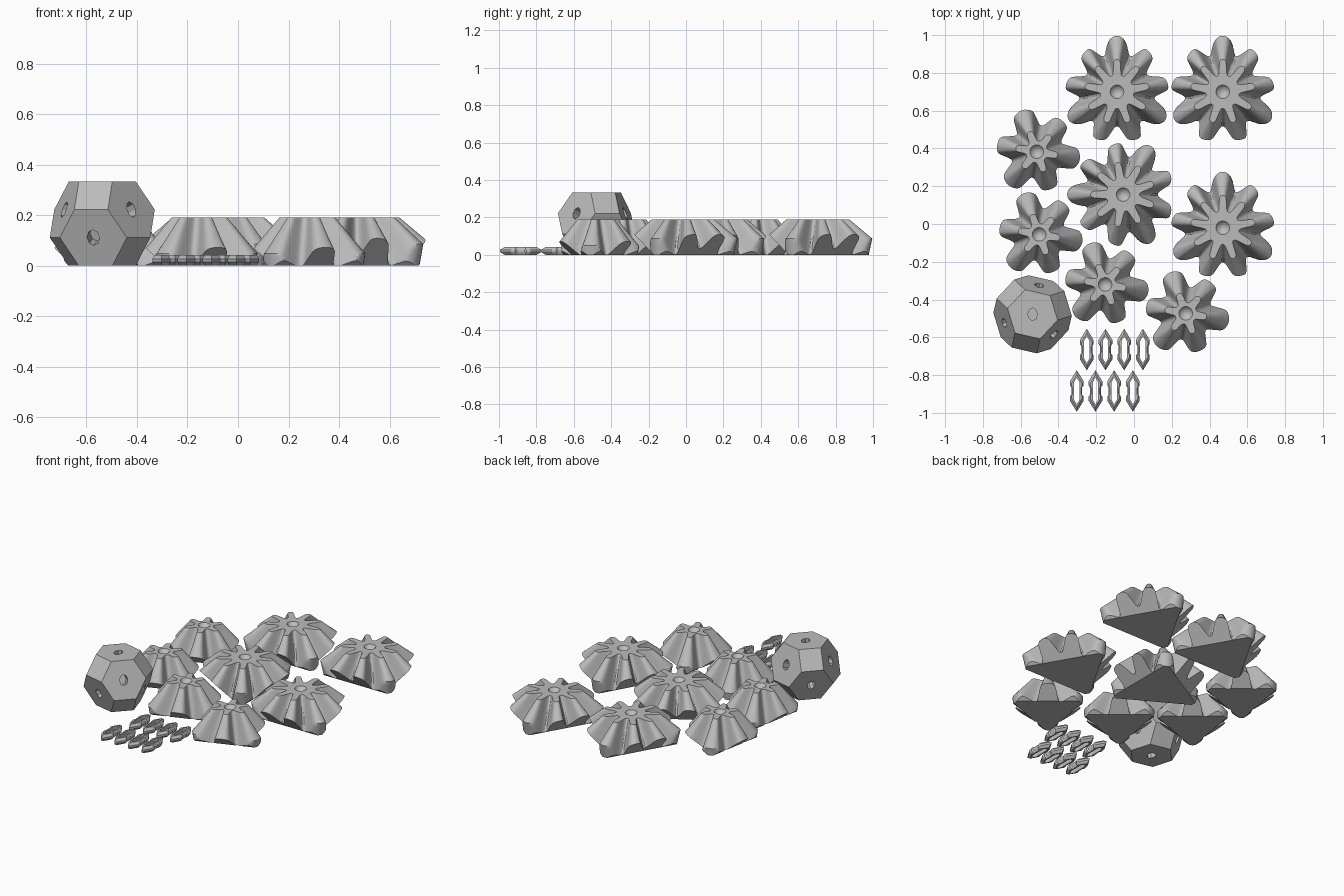
import bpy, bmesh
from math import sin, cos, pi, radians, atan2
from itertools import product
from mathutils import Vector, Matrix

if "Cube" in bpy.data.objects:
    bpy.data.objects.remove(bpy.data.objects["Cube"])

grey = bpy.data.materials.new("plain_grey")
grey.use_nodes = True
grey.diffuse_color = (0.5, 0.5, 0.5, 1)
grey.node_tree.nodes["Principled BSDF"].inputs["Base Color"].default_value = (0.5, 0.5, 0.5, 1)


def add_object(name, bm, location):
    bmesh.ops.recalc_face_normals(bm, faces=bm.faces)
    mesh = bpy.data.meshes.new(name)
    bm.to_mesh(mesh)
    bm.free()
    mesh.materials.append(grey)
    ob = bpy.data.objects.new(name, mesh)
    ob.location = location
    bpy.context.collection.objects.link(ob)
    return ob


def activate(ob):
    bpy.ops.object.select_all(action="DESELECT")
    ob.select_set(True)
    bpy.context.view_layer.objects.active = ob


def combine(ob, tool, operation):
    """Apply a boolean with a helper object, then remove the helper."""
    tool.hide_render = True
    boolean = ob.modifiers.new("trim", "BOOLEAN")
    boolean.operation = operation
    boolean.solver = "EXACT"
    boolean.object = tool
    activate(ob)
    bpy.ops.object.modifier_apply(modifier=boolean.name)
    bpy.data.objects.remove(tool)


def bridge(bm, a, b):
    n = len(a)
    for i in range(n):
        bm.faces.new((a[i], a[(i + 1) % n], b[(i + 1) % n], b[i]))


# Half of one tooth: (fraction of the pitch from its centre, fraction of tip radius)
HALF = [(0, 1), (.05, .995), (.1, .975), (.145, .93), (.175, .87), (.205, .78),
        (.24, .69), (.29, .6), (.35, .54), (.42, .515)]
TOOTH = [(-u, f) for u, f in HALF[:0:-1]] + HALF + [(.5, .51)]
TOP = 0.19
BELOW = -0.03


def gear(name, location, teeth, turn, tip, slope, rim, foot, edge, flare):
    """Bevel gear tapering upwards, its wide end trimmed to a triangle."""
    star = [(k, u, f) for k in range(teeth) for u, f in TOOTH]
    rim_z = TOP - (rim - tip) / slope
    bm = bmesh.new()

    def ring(z, radius):
        # Teeth grow broader towards the wide end
        spread = 1.3 * (TOP - z) / TOP
        verts = []
        for k, u, f in star:
            a = (k + u + spread * u * (.5 - abs(u))) * 2 * pi / teeth + turn
            r = radius(u, f)
            verts.append(bm.verts.new((r * cos(a), r * sin(a), z)))
        return verts

    # Toothed side, limited by a rounded outer rim
    steps = 10
    rings = [ring(TOP, lambda u, f: 0.036)]
    for z in [TOP, (TOP + rim_z) / 2] + [rim_z + (BELOW - rim_z) * i / steps for i in range(steps + 1)]:
        scale = tip + slope * (TOP - z)
        limit = foot + (rim - foot) * z / rim_z if z < rim_z else rim
        rings.append(ring(z, lambda u, f: min(f * scale, limit * (1 - 2 * min(abs(u), .25) ** 2))))
    for a, b in zip(rings, rings[1:]):
        bridge(bm, a, b)
    bm.faces.new(rings[-1])

    # Conical pit in the small end
    pit = bm.verts.new((0, 0, TOP - 0.05))
    for i, v in enumerate(rings[0]):
        bm.faces.new((v, rings[0][i - 1], pit))
    ob = add_object(name, bm, location)

    # Flared triangular block that leaves the flat base and three sloping sides
    bm = bmesh.new()
    corners = [turn + k * 2 * pi / 3 for k in range(3)]
    loops = [[bm.verts.new((2 * d * cos(a), 2 * d * sin(a), z)) for a in corners]
             for z, d in ((0, edge), (.3, edge + .3 * flare))]
    bridge(bm, *loops)
    for loop in loops:
        bm.faces.new(loop)
    combine(ob, add_object(name + "_trim", bm, location), "INTERSECT")
    activate(ob)
    bpy.ops.object.shade_smooth_by_angle(angle=radians(28))


LARGE = [(-.09, .7, 90), (.47, .7, 90), (-.058, .156, 180), (.47, -.02, 90)]
for i, (x, y, turn) in enumerate(LARGE):
    gear(f"large_gear_{i + 1}", (x, y, 0), 9, radians(turn), .172, 1.2, .296, .277, .152, .95)

SMALL = [(-.515, .383), (-.502, -.055), (-.153, -.32), (.274, -.473)]
for i, (x, y) in enumerate(SMALL):
    gear(f"small_gear_{i + 1}", (x, y, 0), 6, radians(110), .112, .85, .232, .224, .125, 1.2)

# Core: truncated octahedron resting on a hexagon, with a socket in each hexagon
EDGE = 0.136
spin = Vector((1, 1, 1)).rotation_difference(Vector((0, 0, 1))).to_matrix()
side = spin @ Vector((1, 1, -1))
spin = Matrix.Rotation(radians(77) - atan2(side.y, side.x), 3, "Z") @ spin
HALF_HEIGHT = EDGE * 6 ** .5 / 2
CENTRE = (-.537, -.478, HALF_HEIGHT)

bm = bmesh.new()
for p in product((-2, -1, 0, 1, 2), repeat=3):
    if sorted(map(abs, p)) == [0, 1, 2]:
        bm.verts.new(spin @ Vector(p) * EDGE / 2 ** .5)
bmesh.ops.convex_hull(bm, input=bm.verts)
bmesh.ops.dissolve_limit(bm, angle_limit=radians(2), verts=bm.verts, edges=bm.edges)
core = add_object("core", bm, CENTRE)

bm = bmesh.new()
for corner in product((-1, 1), repeat=3):
    axis = (spin @ Vector(corner)).normalized()
    turn = axis.to_track_quat("Z", "Y").to_matrix().to_4x4()
    size = Matrix.Diagonal((.05, .066, .11, 1))
    bmesh.ops.create_cone(bm, cap_ends=True, segments=8, radius1=.5, radius2=.5, depth=1,
                          matrix=Matrix.Translation(axis * HALF_HEIGHT) @ turn @ size)
combine(core, add_object("socket_cutter", bm, CENTRE), "DIFFERENCE")

# Clips: pointed barbed loops with a long slot
OUTER = [(0, .11), (.02, .078), (.036, .052), (.036, .03), (.029, .02), (.029, 0)]
INNER = [(0, .07), (.009, .056), (.014, .046), (.014, .03), (.014, .02), (.014, 0)]


def mirror_outline(points):
    half = points + [(x, -y) for x, y in points[-2::-1]]
    return half + [(-x, y) for x, y in half[-2:0:-1]]


def clip(name, x, y):
    bm = bmesh.new()

    def ring(points, z, sx=1, sy=1):
        return [bm.verts.new((px * sx, py * sy, z)) for px, py in mirror_outline(points)]

    loops = [ring(INNER, 0), ring(OUTER, 0, .75, .78), ring(OUTER, .015),
             ring(OUTER, .027), ring(OUTER, .042, .75, .78), ring(INNER, .042)]
    for i, loop in enumerate(loops):
        bridge(bm, loops[i - 1], loop)
    add_object(name, bm, (x, y, 0))


for i in range(4):
    clip(f"back_clip_{i + 1}", -.25 + .099 * i, -.665)
    clip(f"front_clip_{i + 1}", -.303 + .099 * i, -.884)
